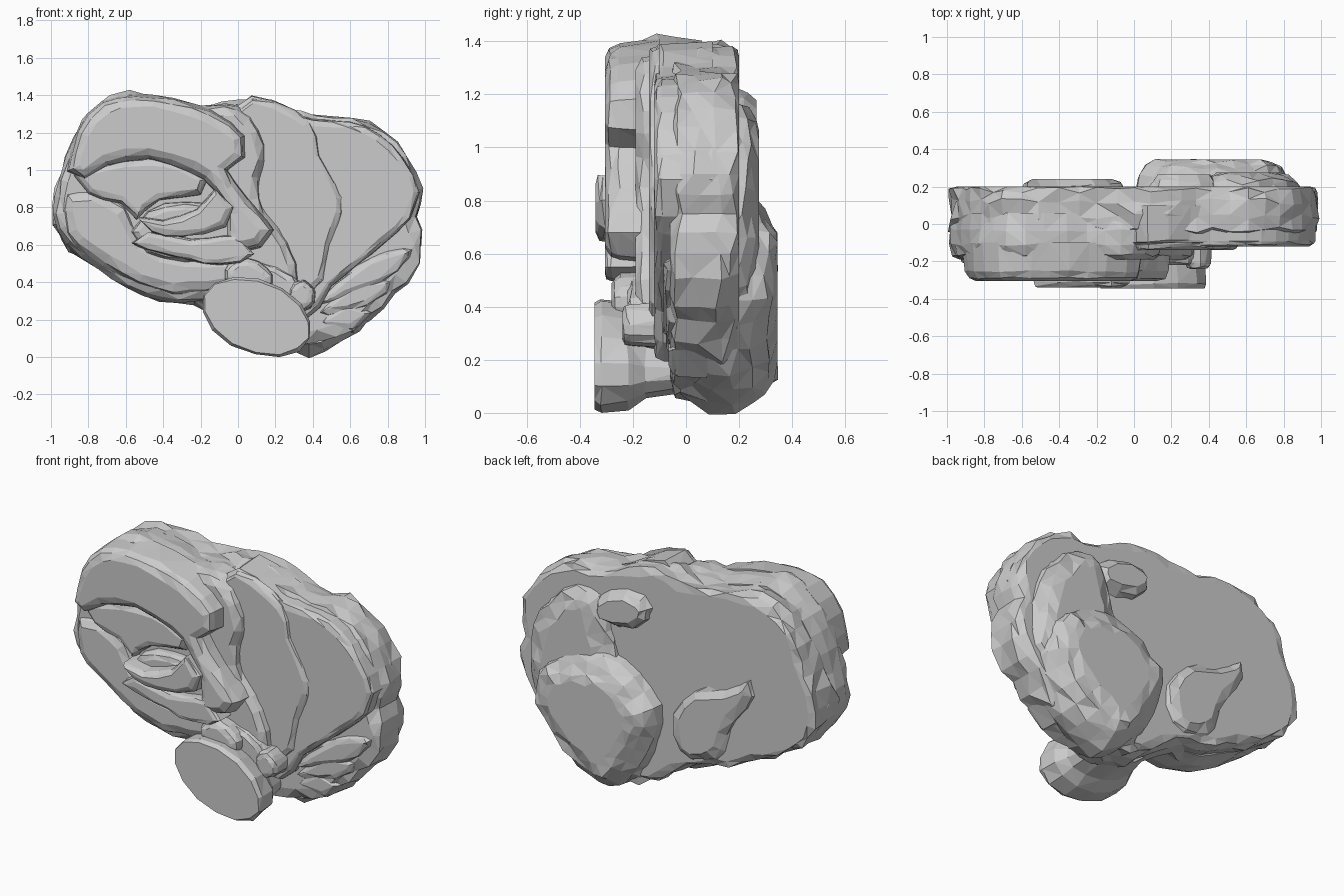
import bpy
import bmesh
import random
from mathutils import Vector
from math import cos, sin, pi, radians

random.seed(4)
cube = bpy.data.objects.get("Cube")
if cube:
    bpy.data.objects.remove(cube)


def resample(points, spacing):
    """Closed smooth outline through the points, evenly stepped, anticlockwise."""
    pts = [Vector(p) for p in points]
    n = len(pts)
    area = sum(pts[i - 1].cross(pts[i]) for i in range(n))
    if area < 0:
        pts.reverse()
    out = []
    for i in range(n):
        a, b, c, d = (pts[(i + k) % n] for k in range(-1, 3))
        steps = max(1, round((c - b).length / spacing))
        for s in range(steps):
            t = s / steps
            curve = 2 * b + (c - a) * t + (2 * a - 5 * b + 4 * c - d) * t * t
            curve += (3 * b - a - 3 * c + d) * t * t * t
            out.append(curve / 2)
    return out


def wobble(amount):
    return random.uniform(-amount, amount)


def slab(name, points, profile, rough=0.01, spacing=0.1):
    """Loft an x-z outline along y; profile is a list of (y, inset) rings."""
    outline = resample(points, spacing)
    n = len(outline)
    bm = bmesh.new()
    rings = []
    for level, (y, inset) in enumerate(profile):
        is_cap = level in (0, len(profile) - 1)
        ring = []
        for i, p in enumerate(outline):
            tangent = (outline[(i + 1) % n] - outline[i - 1]).normalized()
            inward = Vector((-tangent.y, tangent.x))
            q = p + inward * (inset + wobble(rough))
            depth = y if is_cap else y + wobble(rough)
            ring.append(bm.verts.new((q.x, depth, q.y)))
        rings.append(ring)
    sides = []
    for lower, upper in zip(rings, rings[1:]):
        for i in range(n):
            j = (i + 1) % n
            sides.append(bm.faces.new((lower[i], lower[j], upper[j], upper[i])))
    bm.faces.new(rings[0])
    bm.faces.new(rings[-1])
    bmesh.ops.triangulate(bm, faces=sides)
    bmesh.ops.recalc_face_normals(bm, faces=bm.faces)
    mesh = bpy.data.meshes.new(name)
    bm.to_mesh(mesh)
    bm.free()
    obj = bpy.data.objects.new(name, mesh)
    bpy.context.collection.objects.link(obj)


def relief(name, points, front, back=-0.1, edge=0.025, rough=0.007):
    """Raised front fold with a rounded rim and sloping sides."""
    profile = [(front, edge * 1.6), (front + edge / 2, edge / 2),
               (front + edge * 1.5, 0), (back, -edge / 2)]
    slab(name, points, profile, rough)


def ellipse(x, z, rx, rz, tilt=0, count=14):
    c, s = cos(radians(tilt)), sin(radians(tilt))
    ring = []
    for k in range(count):
        u, v = rx * cos(2 * pi * k / count), rz * sin(2 * pi * k / count)
        ring.append((x + u * c - v * s, z + u * s + v * c))
    return ring


# Main thick body with a rough rim and a flat back
slab("main_body",
     [(-.99, .8), (-.93, 1), (-.87, 1.16), (-.77, 1.31), (-.6, 1.39), (-.2, 1.34),
      (0, 1.37), (.18, 1.37), (.42, 1.29), (.7, 1.25), (.9, 1.08), (.98, .9),
      (.95, .75), (.99, .6), (.9, .4), (.62, .15), (.35, .06), (.1, .08),
      (-.15, .25), (-.42, .32), (-.75, .47), (-.95, .62)],
     [(-.06, .06), (-.03, .01), (.04, 0), (.12, 0), (.18, .01), (.2, .045)],
     rough=0.017, spacing=0.09)

# Smooth front panel of the right-hand half, and its shallow step
relief("side_panel",
       [(0, 1.33), (.4, 1.27), (.68, 1.23), (.88, 1.07), (.97, .88), (.92, .74),
        (.7, .54), (.5, .38), (.35, .2), (0, .4)], -.12, back=.1, edge=.02)
relief("panel_step",
       [(0, 1.33), (.38, 1.26), (.44, 1.08), (.56, .85), (.5, .6), (.4, .35), (0, .4)],
       -.14, edge=.02)

# Lower right ridges fanning out from the stem
for k in range(3):
    end = Vector((.94 - .11 * k, .58 - .17 * k))
    start = Vector((.42, .28 - .05 * k))
    side = Vector((start.y - end.y, end.x - start.x)).normalized() * .08
    relief("fan_ridge_" + str(k + 1),
           [start, start.lerp(end, .6) - side, end, start.lerp(end, .6) + side],
           -.085 + .01 * k, back=.08)

# Raised left half of the front
slab("front_plate",
     [(-.96, .95), (-.88, 1.18), (-.76, 1.34), (-.58, 1.42), (-.25, 1.35), (0, 1.34),
      (.12, 1.22), (.16, 1.05), (.12, .85), (.28, .62), (.33, .4), (.2, .25),
      (-.2, .3), (-.42, .3), (-.75, .47), (-.97, .68)],
     [(-.19, .06), (-.165, .02), (-.11, 0), (-.03, 0), (.06, .02)], rough=0.01)
relief("hood_fold",
       [(-.9, 1), (-.85, 1.2), (-.72, 1.36), (-.45, 1.39), (-.15, 1.31), (.03, 1.18),
        (.03, 1.07), (-.06, 1), (.05, .84), (.18, .68), (.12, .59), (-.05, .58),
        (-.06, .76), (-.13, .9), (-.25, .99), (-.48, 1.06), (-.7, 1.03), (-.82, .95)],
       -.305, edge=.035)
relief("flank_fold",
       [(-.92, .88), (-.78, .9), (-.6, .8), (-.5, .62), (-.28, .54), (.02, .54),
        (0, .38), (-.25, .34), (-.45, .35), (-.72, .49), (-.92, .66)],
       -.225, edge=.04)
relief("hollow_ledge",
       [(-.87, .97), (-.7, 1.04), (-.4, 1.06), (-.17, .95), (-.2, .87),
        (-.42, .84), (-.54, .74), (-.63, .82), (-.8, .87)], -.245)
relief("fold_base", ellipse(-.28, .67, .29, .16, 0, 8), -.25)
relief("lower_fold",
       [(-.57, .61), (-.48, .67), (-.25, .63), (0, .65), (.08, .55), (-.1, .49), (-.35, .54)],
       -.305, edge=.018)
relief("curl_fold",
       [(-.54, .75), (-.4, .73), (-.22, .79), (-.12, .9), (-.03, .8), (-.07, .7),
        (-.3, .64), (-.46, .67)], -.34, edge=.02)

# Stem cut flat at the front
slab("stem", ellipse(.1, .215, .31, .195, -22),
     [(-.345, .015), (-.32, 0), (-.22, .01), (-.15, .05), (.02, .08)],
     rough=0.006)
relief("stem_neck", ellipse(.12, .37, .24, .14, -15), -.22)
relief("stem_collar", ellipse(.06, .43, .13, .09, -15), -.28)
relief("stem_knob", ellipse(.34, .33, .07, .08), -.24, back=0, edge=.02)

# Rear swellings and folds
slab("rear_upper_swelling",
     [(.3, .7), (.34, .95), (.42, 1.14), (.58, 1.17), (.77, 1.04), (.89, .75), (.82, .4), (.4, .3)],
     [(.05, -.02), (.17, 0), (.22, .02), (.25, .06), (.275, .13)], rough=0.018)
slab("rear_lower_swelling",
     [(0, .48), (.08, .68), (.36, .84), (.75, .72), (.84, .42), (.64, .15), (.38, .01), (.17, .12)],
     [(-.02, .06), (.08, 0), (.18, 0), (.25, .03), (.3, .07), (.33, .12), (.345, .18)],
     rough=0.018)
slab("rear_top_lump", ellipse(.27, 1.1, .2, .12, -15, 10),
     [(.1, -.02), (.18, 0), (.23, .02), (.265, .05)], rough=0.012)
slab("rear_small_fold",
     [(-.2, .74), (-.4, .8), (-.57, .89), (-.61, .8), (-.48, .62), (-.4, .42),
      (-.28, .32), (-.1, .34), (-.06, .56)],
     [(.1, -.03), (.19, 0), (.215, .015), (.24, .06)], rough=0.01)
